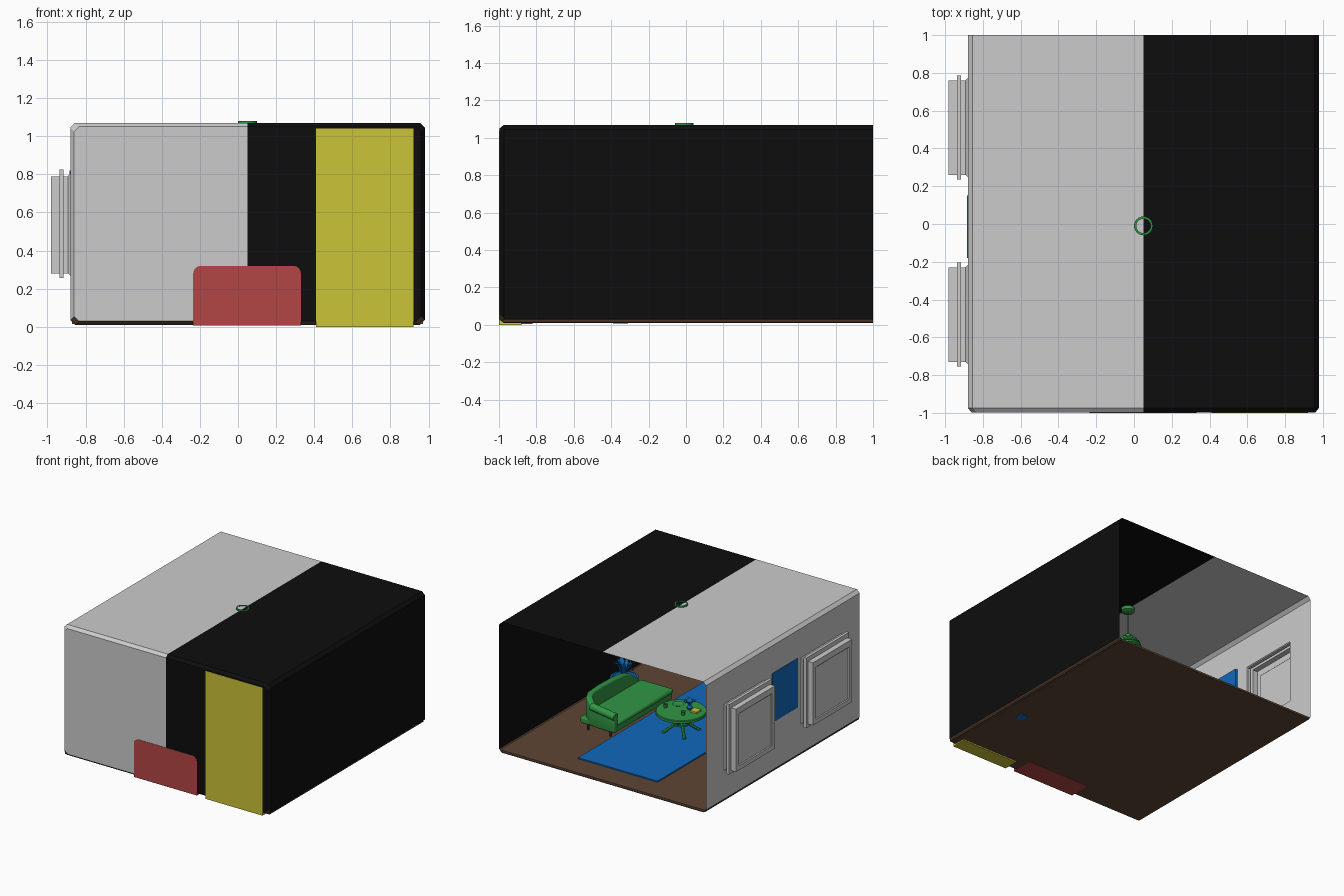
import bpy, bmesh, math, random
from mathutils import Vector

if "Cube" in bpy.data.objects:
    bpy.data.objects.remove(bpy.data.objects["Cube"])
random.seed(3)

def mat(name, c):
    m = bpy.data.materials.new(name)
    m.diffuse_color = (*c, 1)
    m.use_nodes = True
    m.node_tree.nodes["Principled BSDF"].inputs["Base Color"].default_value = m.diffuse_color
    return m
BLACK = mat("black", (.004, .004, .004))
BROWN = mat("brown", (.11, .06, .035))
GREEN = mat("green", (.03, .3, .06))
BLUE = mat("blue", (.005, .14, .5))
YELLOW = mat("yellow", (.6, .55, .04))
RED = mat("red", (.45, .06, .06))
GREY = mat("grey", (.6, .6, .6))

def obj(name, bm, mats=(), smooth=False):
    me = bpy.data.meshes.new(name)
    bm.to_mesh(me)
    bm.free()
    o = bpy.data.objects.new(name, me)
    bpy.context.collection.objects.link(o)
    for m in mats:
        me.materials.append(m)
    if smooth:
        bpy.ops.object.select_all(action='DESELECT')
        o.select_set(True)
        bpy.context.view_layer.objects.active = o
        bpy.ops.object.shade_smooth_by_angle(angle=math.radians(40))
    return o

def box(name, lo, hi, m=None, bevel=0):
    bm = bmesh.new()
    bmesh.ops.create_cube(bm, size=1)
    for v in bm.verts:
        v.co = [l + (c + .5) * (h - l) for c, l, h in zip(v.co, lo, hi)]
    o = obj(name, bm, [m] if m else [], bool(bevel))
    if bevel:
        b = o.modifiers.new("bevel", 'BEVEL')
        b.width, b.segments = bevel, 3
    return o

def lathe(name, prof, at, m, n=24):
    bm = bmesh.new()
    rings = [[bm.verts.new((at[0] + r * math.cos(2 * math.pi * i / n),
              at[1] + r * math.sin(2 * math.pi * i / n), at[2] + z)) for i in range(n)] for r, z in prof]
    for a, b in zip(rings, rings[1:]):
        for i in range(n):
            j = (i + 1) % n
            bm.faces.new((a[i], a[j], b[j], b[i]))
    bmesh.ops.remove_doubles(bm, verts=bm.verts, dist=1e-5)
    bmesh.ops.recalc_face_normals(bm, faces=bm.faces)
    return obj(name, bm, [m], True)

def bar(name, p, q, r1, r2, m, n=8):
    bm = bmesh.new()
    p, q = Vector(p), Vector(q)
    bmesh.ops.create_cone(bm, cap_ends=True, segments=n, radius1=r1, radius2=r2, depth=(q - p).length)
    rot = (q - p).to_track_quat('Z', 'Y')
    for v in bm.verts:
        v.co = rot @ v.co + (p + q) / 2
    return obj(name, bm, [m], True)

# Room shell: open at the back, chamfered edges, window holes on the left
X0, X1, Y0, Z0, Z1, C, SPLIT = -.88, .98, -.998, .01, 1.07, .025, .05
WINDOWS = [(.26, .76), (-.73, -.23)]
WZ = (.28, .79)
bm = bmesh.new()
def quad(pts, mi):
    bm.faces.new([bm.verts.new(p) for p in pts]).material_index = mi
def ring(x0, x1, y, z0, z1):
    return [(x0, y, z0), (SPLIT, y, z0), (x1, y, z0), (x1, y, z0 + C), (x1, y, z1 - C), (x1, y, z1),
            (SPLIT, y, z1), (x0, y, z1), (x0, y, z1 - C), (x0, y, z0 + C)]
def section(y, i):
    a, b, lo, hi = X0 + i, X1 - i, Z0 + i, Z1 - i
    return [(a + C, y, lo), (SPLIT, y, lo), (b - C, y, lo), (b, y, lo + C), (b, y, hi - C),
            (b - C, y, hi), (SPLIT, y, hi), (a + C, y, hi), (a, y, hi - C), (a, y, lo + C)]
front, mid, back = section(Y0, C * .8), section(Y0 + C, 0), section(1, 0)
SIDE = [1, 1, 1, 2, 2, 2, 0, 0, 0, 1]
for i in range(10):
    j = (i + 1) % 10
    quad([front[i], front[j], mid[j], mid[i]], SIDE[i])
    if i != 8:
        quad([mid[i], mid[j], back[j], back[i]], SIDE[i])
quad([front[k] for k in (0, 1, 6, 7, 8, 9)], 0)
quad([front[k] for k in (1, 2, 3, 4, 5, 6)], 2)
ys = [Y0 + C, -.73, -.23, .26, .76, 1]
zs = [Z0 + C, *WZ, Z1 - C]
for i in range(5):
    for k in range(3):
        if not (k == 1 and i in (1, 3)):
            a, b, c, d = ys[i], ys[i + 1], zs[k], zs[k + 1]
            quad([(X0, a, c), (X0, a, d), (X0, b, d), (X0, b, c)], 0)
bmesh.ops.remove_doubles(bm, verts=bm.verts, dist=1e-5)
bmesh.ops.recalc_face_normals(bm, faces=bm.faces)
obj("room_shell", bm, [GREY, BROWN, BLACK])
box("floor_slab", (X0 + .01, Y0 + .02, .015), (X1 - .01, .999, .03), BROWN)

# Bay windows: outward recess with a pane and a flange
for n, (a, b) in enumerate(WINDOWS):
    bm = bmesh.new()
    steps = [(X0, .012), (X0 - .012, 0), (-.915, 0), (-.915, .025), (-.938, .025), (-.938, 0), (-.982, 0), (-.982, -.035), (-.975, -.04)]
    loops = [[bm.verts.new((x, y, z)) for y, z in
              [(a - g, WZ[0] - g), (b + g, WZ[0] - g), (b + g, WZ[1] + g * 1.4), (a - g, WZ[1] + g * 1.4)]] for x, g in steps]
    for p, q in zip(loops, loops[1:]):
        for i in range(4):
            j = (i + 1) % 4
            bm.faces.new((p[i], p[j], q[j], q[i]))
    bm.faces.new(loops[-1])
    bmesh.ops.recalc_face_normals(bm, faces=bm.faces)
    obj(f"window_{n + 1}", bm)
box("wall_picture", (-.883, -.18, .42), (-.86, .15, .82), BLUE)

# Wardrobe and low cabinet on the front wall
box("wardrobe", (.41, -1, 0), (.92, -.88, 1.04), YELLOW)
for s in (-1, 1):
    x = .665 + s * .125
    box("wardrobe_door", (x - .12, -.88, .04), (x + .12, -.872, 1.02), YELLOW)
bm = bmesh.new()
prof = [(-.235, .006), (.33, .006)]
for cx, t0 in ((.29, 0), (-.195, 90)):
    prof += [(cx + .04 * math.cos(math.radians(t0 + t)), .28 + .04 * math.sin(math.radians(t0 + t))) for t in range(0, 91, 15)]
f = bm.faces.new([bm.verts.new((x, -1, z)) for x, z in prof])
ext = bmesh.ops.extrude_face_region(bm, geom=[f])
bmesh.ops.translate(bm, verts=[v for v in ext['geom'] if isinstance(v, bmesh.types.BMVert)], vec=(0, .18, 0))
bmesh.ops.recalc_face_normals(bm, faces=bm.faces)
obj("low_cabinet", bm, [RED])

# Rug
box("rug", (-.305, -.8, .03), (.41, .8, .04), BLUE)

# Sofa: seat, wrapped backrest and legs
box("sofa_base", (.39, -.385, .07), (.71, .35, .12), GREEN, .012)
box("sofa_cushion", (.38, -.39, .115), (.68, .32, .155), GREEN, .018)
path = [(.385, .345, .215), (.46, .345, .22), (.54, .345, .235), (.61, .335, .26), (.66, .3, .28), (.69, .24, .285),
        (.70, .1, .285), (.70, -.05, .28), (.70, -.18, .27), (.70, -.27, .24), (.70, -.33, .19), (.70, -.375, .155)]
bm = bmesh.new()
cols = [(bm.verts.new((x, y, .075)), bm.verts.new((x, y, h))) for x, y, h in path]
for (a, b), (c, d) in zip(cols, cols[1:]):
    bm.faces.new((a, c, d, b))
o = obj("sofa_back", bm, [GREEN], True)
s = o.modifiers.new("thick", 'SOLIDIFY')
s.thickness, s.offset = .05, 0
b = o.modifiers.new("bevel", 'BEVEL')
b.width, b.segments = .015, 3
bar("sofa_arm_roll", (.385, .355, .205), (.6, .355, .235), .03, .03, GREEN, 16)
for x in (.44, .64):
    for y in (-.32, .34):
        bar("sofa_leg", (x, y, .03), (x, y, .08), .007, .013, BROWN)

# Round table with crossed legs
TX, TY = .05, -.01
lathe("table_top", [(0, .185), (.17, .185), (.19, .19), (.19, .208), (.185, .213), (0, .213)], (TX, TY, 0), GREEN, 32)
for k in range(4):
    t = math.radians(45 + 90 * k)
    c, s = math.cos(t), math.sin(t)
    bar("table_leg", (TX + .14 * c, TY + .14 * s, .04), (TX - .08 * c, TY - .08 * s, .19), .012, .012, GREEN)
lathe("table_ring", [(.05, .1), (.06, .1), (.06, .112), (.05, .112), (.05, .1)], (TX, TY, 0), GREEN)

# Tableware
CUP = [(0, 0), (.012, 0), (.017, .03), (.014, .03), (.01, .006), (0, .006)]
for dx, dy in ((.12, .03), (-.06, .06), (.02, -.13)):
    lathe("cup", CUP, (TX + dx, TY + dy, .213), GREEN, 16)
lathe("plate", [(0, 0), (.03, 0), (.045, .01), (.03, .004), (0, .004)], (TX + .07, TY - .06, .213), GREEN)
box("book", (TX - .13, TY - .07, .213), (TX - .07, TY - .01, .226), YELLOW)

# Plants
def plant(name, at, r, h, n):
    bm = bmesh.new()
    for i in range(n):
        t, reach = i * 2.4, r * random.uniform(.5, 1)
        d = Vector((math.cos(t), math.sin(t), 0))
        w = Vector((-d.y, d.x, 0)) * r * .12
        p = Vector(at)
        m = p + d * reach * .5 + Vector((0, 0, h * random.uniform(.6, .9)))
        e = p + d * reach + Vector((0, 0, h * random.uniform(.5, 1.1)))
        bm.faces.new([bm.verts.new(v) for v in (p, m - w, e, m + w)])
    obj(name, bm, [BLUE])
lathe("table_vase", [(0, 0), (.015, 0), (.022, .015), (.01, .035), (.013, .04), (0, .036)], (TX - .04, TY - .05, .213), BLUE, 16)
plant("table_plant", (TX - .04, TY - .05, .25), .07, .04, 22)
lathe("floor_pot", [(0, 0), (.04, 0), (.06, .04), (.1, .12), (.105, .145), (.09, .145), (.08, .12), (0, .12)], (.8, -.35, .008), BLUE)
plant("floor_plant", (.8, -.35, .13), .11, .17, 30)

# Ceiling lamp: cup, cord and banded shade
lathe("lamp_mount", [(.038, 1.08), (.05, 1.08), (.05, 1.045), (.03, 1.035), (0, 1.035)], (TX, TY, 0), GREEN)
bar("lamp_cord", (TX, TY, .83), (TX, TY, 1.04), .003, .003, GREEN)
shade = []
for i in range(7):
    r = .1 * math.sin(math.radians(20 + i * 22))
    z = .84 - i * .028
    shade += [(r * .85, z), (r, z - .008), (r, z - .02), (r * .85, z - .028)]
lathe("lamp_shade", [(0, .84)] + shade + [(0, .644)], (TX, TY, 0), GREEN, 32)
